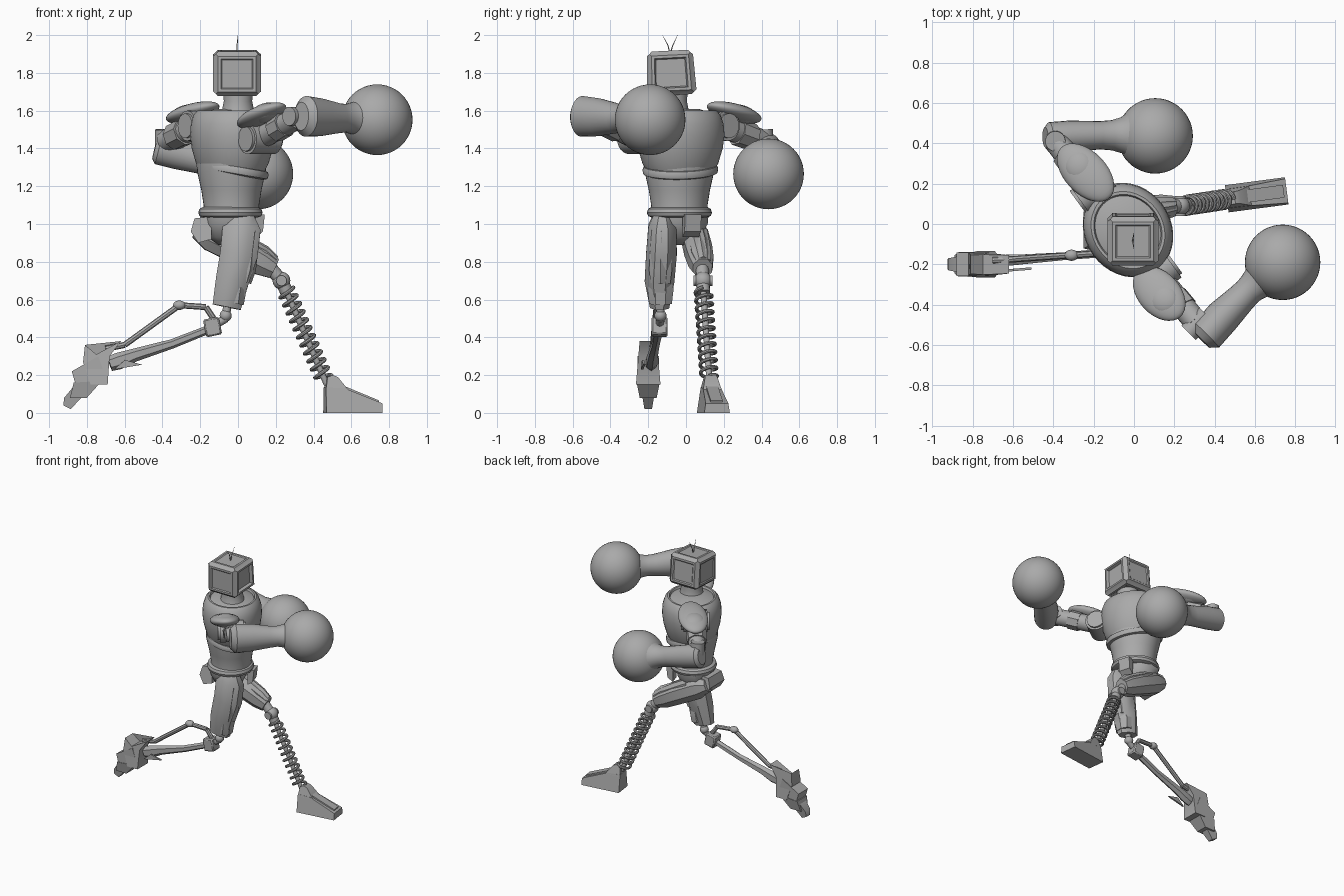
import bpy, bmesh, math
from mathutils import Vector, Matrix

cube = bpy.data.objects.get("Cube")
if cube:
    bpy.data.objects.remove(cube)

grey = bpy.data.materials.new("plain_grey")
grey.use_nodes = True
grey.diffuse_color = (0.4, 0.4, 0.4, 1)
grey.node_tree.nodes["Principled BSDF"].inputs["Base Color"].default_value = (0.4, 0.4, 0.4, 1)
parts = []

SHOULDER = Vector((0.59, -0.81, 0))   # line through both shoulders
FACING = Vector((0.81, 0.59, 0))
UP = Vector((0, 0, 1))
SIDE = Vector((1, 0, 0))


def finish(name, bm):
    bmesh.ops.recalc_face_normals(bm, faces=bm.faces)
    mesh = bpy.data.meshes.new(name)
    bm.to_mesh(mesh)
    bm.free()
    obj = bpy.data.objects.new(name, mesh)
    bpy.context.collection.objects.link(obj)
    mesh.materials.append(grey)
    parts.append(obj)
    return obj


def frame(axis, ref):
    """Rotation with z along axis and x as near ref as possible."""
    w = Vector(axis).normalized()
    u = Vector(ref)
    u = (u - w * u.dot(w)).normalized()
    return Matrix((u, w.cross(u), w)).transposed()


def loft(name, sections, sides=24, ref=UP, phase=0.0):
    """Skin elliptical sections: (x, y, z, radius along ref, radius across)."""
    rot = frame(Vector(sections[-1][:3]) - Vector(sections[0][:3]), ref)
    bm = bmesh.new()
    rings = []
    for x, y, z, ra, rb in sections:
        ring = []
        for i in range(sides):
            t = math.tau * (i + phase) / sides
            ring.append(bm.verts.new(Vector((x, y, z)) + rot @ Vector((ra * math.cos(t), rb * math.sin(t), 0))))
        rings.append(ring)
    for low, high in zip(rings, rings[1:]):
        for i in range(sides):
            j = (i + 1) % sides
            bm.faces.new((low[i], low[j], high[j], high[i]))
    bm.faces.new(rings[0])
    bm.faces.new(rings[-1])
    return finish(name, bm)


def lathe(name, centre, profile, aspect, sides=40):
    cx, cy = centre
    return loft(name, [(cx, cy, z, r, r * aspect) for r, z in profile], sides, SHOULDER)


def rod(name, a, b, r, r2=None, sides=12):
    r2 = r2 or r
    ref = SIDE if abs((Vector(b) - Vector(a)).normalized().x) < 0.9 else UP
    return loft(name, [(*a, r, r), (*b, r2, r2)], sides, ref)


def ellipsoid(name, centre, size, rot=None, seg=32):
    bm = bmesh.new()
    bmesh.ops.create_uvsphere(bm, u_segments=seg, v_segments=seg // 2, radius=1)
    turn = (rot or Matrix.Identity(3)).to_4x4()
    bm.transform(Matrix.Translation(centre) @ turn @ Matrix.Diagonal((*size, 1)))
    return finish(name, bm)


def box(name, centre, size, rot=None, bevel=0.008):
    bm = bmesh.new()
    bmesh.ops.create_cube(bm, size=1)
    bm.transform(Matrix.Diagonal((*size, 1)))
    bmesh.ops.bevel(bm, geom=bm.edges[:], offset=bevel, segments=1, affect='EDGES')
    bm.transform(Matrix.Translation(centre) @ (rot or Matrix.Identity(3)).to_4x4())
    return finish(name, bm)


def prism(name, profile, origin, along, half, taper=0.0):
    """Side profile (distance, height) given a width that narrows upwards."""
    d = Vector((*along, 0)).normalized()
    across = UP.cross(d)
    low = min(h for _, h in profile)
    high = max(h for _, h in profile)
    bm = bmesh.new()
    caps = []
    for s in (-1, 1):
        caps.append([bm.verts.new(Vector((*origin, h)) + d * x
                     + across * s * half * (1 - taper * (h - low) / (high - low))) for x, h in profile])
        bm.faces.new(caps[-1])
    n = len(profile)
    for i in range(n):
        j = (i + 1) % n
        bm.faces.new((caps[0][i], caps[0][j], caps[1][j], caps[1][i]))
    bmesh.ops.triangulate(bm, faces=[f for f in bm.faces if len(f.verts) > 4])
    return finish(name, bm)


# Head: bevelled case, raised panels all round and a sunken screen on +x
bm = bmesh.new()
bmesh.ops.create_cube(bm, size=0.225)
faces = bm.faces[:]
for f in faces:
    f.normal_update()
for f in faces:
    screen = f.normal.x > 0.9
    bmesh.ops.inset_individual(bm, faces=[f], thickness=0.016, depth=0.014)
    bmesh.ops.inset_individual(bm, faces=[f], thickness=0.022, depth=0)
    bmesh.ops.inset_individual(bm, faces=[f], thickness=0.01, depth=-0.022 if screen else -0.006)
for v in bm.verts:
    v.co.y *= 1 - 0.35 * v.co.z
    v.co.z *= 0.93
bm.transform(Matrix.Translation((-0.005, -0.08, 1.8)) @ Matrix.Rotation(0.05, 4, 'X'))
finish("head", bm)
for i in range(5):
    ellipsoid("head_rivet", (0.115, -0.15 + i * 0.035, 1.888), (0.005, 0.005, 0.005), seg=8)
for tip, mid in ((-0.125, -0.095), (-0.045, -0.07)):
    rod("antenna_base", (-0.005, -0.085, 1.9), (-0.005, mid, 1.945), 0.004, 0.003, 6)
    rod("antenna_tip", (-0.005, mid, 1.945), (0, tip, 2.0), 0.003, 0.001, 6)

# Torso
lathe("neck", (0, -0.07), [(0.1, 1.56), (0.085, 1.6), (0.075, 1.65), (0.08, 1.72)], 1)
lathe("chest", (-0.03, -0.03), [(0.18, 1.27), (0.21, 1.32), (0.235, 1.4), (0.245, 1.47), (0.24, 1.53),
      (0.222, 1.58), (0.2, 1.6), (0.185, 1.6), (0.178, 1.585), (0.1, 1.61)], 0.87)
lathe("abdomen", (-0.035, -0.035), [(0.155, 1.04), (0.152, 1.1), (0.165, 1.18), (0.188, 1.28), (0.19, 1.32)], 0.95)
lathe("belt", (-0.04, -0.035), [(0.15, 1.035), (0.168, 1.042), (0.175, 1.06), (0.168, 1.08), (0.15, 1.09)], 0.96)
lathe("pelvis", (-0.06, -0.03), [(0.05, 0.89), (0.11, 0.93), (0.15, 1.0), (0.155, 1.05)], 0.9, 10)
rim = lathe("chest_rim", (0, 0), [(0.185, -0.022), (0.204, -0.015), (0.208, 0.005), (0.2, 0.022), (0.18, 0.025)], 0.9)
rim.location = (-0.03, -0.03, 1.285)
rim.rotation_euler = (0, 0.17, 0)
prism("front_tab", [(-0.02, 1.05), (0.03, 1.05), (0.02, 0.96), (-0.02, 0.93)], (0.1, 0.03), (1, 0.3), 0.045)
prism("rear_guard", [(-0.03, 1.03), (0.06, 1.04), (0.06, 0.92), (-0.01, 0.9), (-0.05, 0.96)], (-0.2, -0.03), (1, 0), 0.1, 0.2)

# Shoulders: joint drum, ring and domed pad
for name, c, a, b in (("left", (0.12, -0.25, 1.45), (0.02, -0.23, 1.52), (0.23, -0.46, 1.63)),
                      ("right", (-0.2, 0.17, 1.52), (-0.12, 0.13, 1.63), (-0.36, 0.38, 1.55))):
    c, a, b = Vector(c), Vector(a), Vector(b)
    rod(name + "_shoulder_drum", c - FACING * 0.1, c + FACING * 0.1, 0.065, sides=24)
    rod(name + "_shoulder_ring", c - FACING * 0.085, c + FACING * 0.085, 0.08, sides=24)
    turn = frame(b - a, UP)
    ellipsoid(name + "_shoulder_pad", (a + b) / 2, (0.045, 0.105, (b - a).length / 2), turn)
    ellipsoid(name + "_pad_plate", a.lerp(b, 0.62), (0.05, 0.085, 0.09), turn)

# Left arm with ball fist
rod("left_upper_arm", (0.13, -0.27, 1.46), (0.31, -0.49, 1.56), 0.06, 0.06, 20)
rod("left_arm_band", (0.2, -0.36, 1.5), (0.25, -0.42, 1.53), 0.07, 0.07, 8)
rod("left_elbow", (0.27, -0.54, 1.57), (0.36, -0.45, 1.57), 0.05, sides=24)
loft("left_forearm", [(0.335, -0.575, 1.57, 0.075, 0.055), (0.36, -0.55, 1.57, 0.108, 0.088),
     (0.44, -0.46, 1.565, 0.1, 0.088), (0.53, -0.37, 1.56, 0.08, 0.075), (0.57, -0.33, 1.56, 0.075, 0.072),
     (0.61, -0.295, 1.56, 0.085, 0.085), (0.66, -0.25, 1.555, 0.12, 0.12)])
ellipsoid("left_fist", (0.737, -0.19, 1.552), (0.187,) * 3, seg=48)

# Right arm with ball fist
rod("right_upper_arm", (-0.2, 0.17, 1.53), (-0.38, 0.4, 1.44), 0.065, 0.06, 20)
rod("right_arm_band", (-0.28, 0.27, 1.49), (-0.34, 0.35, 1.46), 0.075, 0.072, 8)
rod("right_elbow", (-0.39, 0.41, 1.5), (-0.39, 0.42, 1.35), 0.05, sides=24)
loft("right_forearm", [(-0.44, 0.43, 1.405, 0.06, 0.05), (-0.42, 0.43, 1.4, 0.085, 0.075),
     (-0.32, 0.435, 1.375, 0.085, 0.078), (-0.17, 0.44, 1.335, 0.075, 0.07), (-0.11, 0.44, 1.32, 0.075, 0.075),
     (-0.06, 0.44, 1.31, 0.085, 0.09), (-0.02, 0.44, 1.3, 0.12, 0.12)])
ellipsoid("right_fist", (0.105, 0.437, 1.265), (0.187,) * 3, seg=48)

# Trailing right-hand leg: armoured thigh, piston shin, pointed foot
loft("rear_thigh", [(0.04, -0.125, 1.05, 0.05, 0.05), (0.02, -0.125, 0.99, 0.11, 0.08),
     (0.005, -0.13, 0.84, 0.108, 0.088), (-0.03, -0.14, 0.7, 0.095, 0.085), (-0.06, -0.14, 0.56, 0.082, 0.055)],
     8, SIDE, 0.5)
loft("thigh_plate", [(0.06, -0.13, 0.97, 0.06, 0.06), (0.035, -0.135, 0.76, 0.06, 0.07),
     (0.02, -0.135, 0.69, 0.05, 0.06)], 6, SIDE)
loft("rear_knee_cap", [(0.0, -0.135, 0.7, 0.055, 0.06), (-0.01, -0.135, 0.66, 0.06, 0.075),
     (-0.02, -0.135, 0.58, 0.055, 0.065)], 8, SIDE, 0.5)
ellipsoid("rear_knee_ball", (-0.065, -0.135, 0.515), (0.032,) * 3, seg=20)
rod("rear_knee_pin", (-0.055, -0.135, 0.58), (-0.065, -0.135, 0.5), 0.022)
box("rear_knee_block", (-0.135, -0.14, 0.455), (0.085, 0.085, 0.095), Matrix.Rotation(-0.2, 3, 'Y'))
rod("rear_knee_link", (-0.065, -0.135, 0.5), (-0.13, -0.14, 0.46), 0.022)
loft("rear_shin", [(-0.11, -0.14, 0.46, 0.022, 0.025), (-0.35, -0.16, 0.365, 0.025, 0.022),
     (-0.55, -0.175, 0.305, 0.035, 0.028), (-0.63, -0.18, 0.275, 0.045, 0.032), (-0.68, -0.185, 0.26, 0.04, 0.03)], 6)
prism("shin_fin", [(-0.66, 0.23), (-0.51, 0.255), (-0.6, 0.28)], (0, -0.18), (1, 0.08), 0.006)
strut = [(-0.13, -0.14, 0.5), (-0.17, -0.145, 0.56), (-0.31, -0.155, 0.57), (-0.6, -0.175, 0.36), (-0.7, -0.18, 0.34)]
for a, b in zip(strut, strut[1:]):
    rod("rear_strut", a, b, 0.016, sides=8)
ellipsoid("strut_joint", strut[2], (0.034, 0.028, 0.025), seg=16)
prism("rear_heel", [(-0.81, 0.36), (-0.75, 0.31), (-0.62, 0.38), (-0.68, 0.3), (-0.69, 0.15),
      (-0.78, 0.15), (-0.82, 0.27)], (0, -0.2), (1, 0), 0.065, 0.3)
prism("rear_instep", [(-0.88, 0.22), (-0.74, 0.3), (-0.69, 0.16), (-0.86, 0.15)], (0, -0.2), (1, 0), 0.058)
prism("rear_toe_base", [(-0.87, 0.16), (-0.72, 0.17), (-0.8, 0.08), (-0.89, 0.08)], (0, -0.2), (1, 0), 0.045, -0.4)
prism("rear_toe_tip", [(-0.92, 0.08), (-0.87, 0.14), (-0.83, 0.08), (-0.885, 0.02), (-0.925, 0.04)],
      (0, -0.2), (1, 0), 0.02, -1)

# Leading leg: thigh, knee ball, spring shin, wedge foot
loft("front_thigh", [(-0.22, 0.04, 0.97, 0.05, 0.05), (-0.14, 0.045, 0.94, 0.09, 0.075),
     (0.02, 0.065, 0.86, 0.088, 0.078), (0.13, 0.08, 0.8, 0.08, 0.07), (0.19, 0.088, 0.765, 0.06, 0.055)], 8, UP, 0.5)
loft("front_thigh_plate", [(-0.08, 0.06, 0.95, 0.05, 0.06), (0.13, 0.08, 0.83, 0.06, 0.06),
     (0.19, 0.09, 0.79, 0.045, 0.045)], 6)
rod("front_knee_pin", (0.17, 0.085, 0.77), (0.23, 0.09, 0.7), 0.035)
ellipsoid("front_knee_ball", (0.23, 0.09, 0.7), (0.047,) * 3, seg=24)
rod("front_knee_axle", (0.23, 0.04, 0.7), (0.23, 0.14, 0.7), 0.028, sides=16)
top, ankle = Vector((0.24, 0.09, 0.68)), Vector((0.47, 0.125, 0.15))
rod("front_shin_rod", top, ankle, 0.016)
rod("spring_cap", top, top.lerp(ankle, 0.08), 0.035, sides=16)

turn = frame(ankle - top, SIDE)
turns, steps = 11, 20
curve = bpy.data.curves.new("shin_spring", 'CURVE')
curve.dimensions = '3D'
curve.bevel_depth = 0.01
curve.bevel_resolution = 2
curve.use_fill_caps = True
line = curve.splines.new('POLY')
line.points.add(turns * steps)
for i, p in enumerate(line.points):
    t = math.tau * i / steps
    spot = top.lerp(ankle, 0.06 + 0.88 * i / (turns * steps))
    p.co = (*(spot + turn @ Vector((math.cos(t), math.sin(t), 0)) * 0.043), 1)
curve.materials.append(grey)
spring = bpy.data.objects.new("shin_spring", curve)
bpy.context.collection.objects.link(spring)
parts.append(spring)

heading = (0.98, 0.13)
prism("front_foot", [(0, 0), (0.3, 0), (0.3, 0.05), (0.1, 0.13), (0, 0.135)], (0.46, 0.125), heading, 0.068, 0.3)
prism("front_ankle", [(0, 0.12), (0.12, 0.12), (0.065, 0.19), (0.04, 0.2), (0.01, 0.19)], (0.46, 0.125), heading, 0.05, 0.4)
prism("foot_ridge", [(0.08, 0.1), (0.28, 0.04), (0.285, 0.066), (0.1, 0.142)], (0.46, 0.125), heading, 0.032)

# Smooth the round parts and keep the edges sharp
bpy.ops.object.select_all(action='DESELECT')
spring.select_set(True)
bpy.context.view_layer.objects.active = spring
bpy.ops.object.convert(target='MESH')
for obj in parts:
    obj.select_set(True)
bpy.ops.object.shade_smooth_by_angle(angle=math.radians(38))
